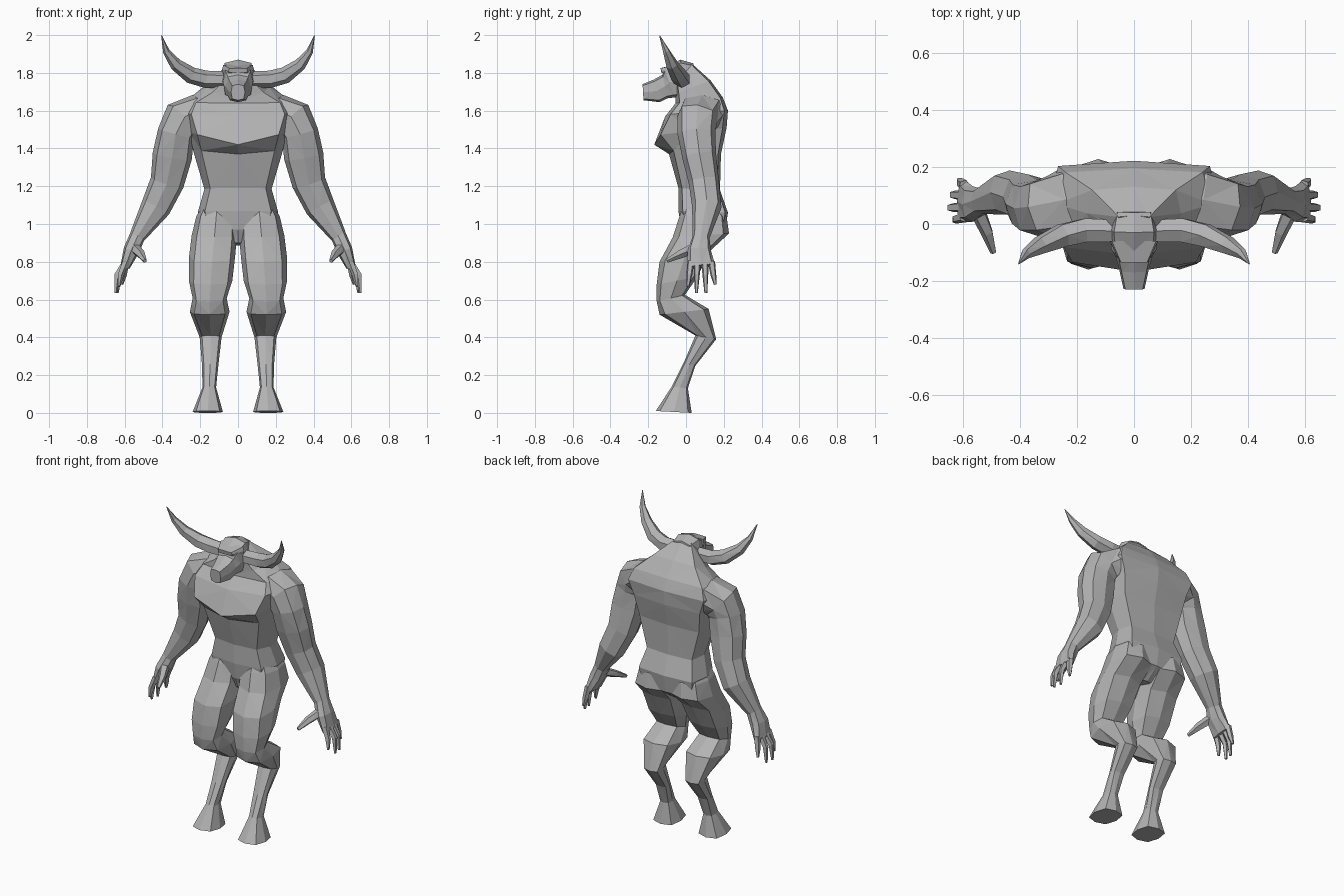
import bpy, bmesh, math
from mathutils import Vector

grey = bpy.data.materials.new("hide_grey")
grey.diffuse_color = (0.45, 0.45, 0.45, 1)


def section(c, u, v, n, front, back):
    # closed ring around c with half axes u, v; front/back: 1 = box-like, 0 = round
    pts = []
    for i in range(n):
        a = 2 * math.pi * i / n
        x, y = math.cos(a), math.sin(a)
        k = 1 + (front if y > 0 else back) * (1 / max(abs(x), abs(y)) - 1)
        pts.append(c + u * x * k + v * y * k)
    return pts


def loft(name, rings, mirror=False):
    bm = bmesh.new()
    loops = [[bm.verts.new(p) for p in r] for r in rings]
    n = len(loops[0])
    for a, b in zip(loops, loops[1:]):
        for i in range(n):
            j = (i + 1) % n
            bm.faces.new((a[i], a[j], b[j], b[i]))
    bm.faces.new(loops[0])
    bm.faces.new(loops[-1])
    bmesh.ops.recalc_face_normals(bm, faces=bm.faces)
    bmesh.ops.triangulate(bm, faces=bm.faces)
    me = bpy.data.meshes.new(name)
    bm.to_mesh(me)
    bm.free()
    me.materials.append(grey)
    ob = bpy.data.objects.new(name, me)
    bpy.context.collection.objects.link(ob)
    if mirror:
        ob.modifiers.new("Mirror", 'MIRROR')
    return ob


def profile_body(name, rows, n=8, front=0.5, back=0.5, mirror=False):
    # row: front y, front z, back y, back z, centre x, half width, optional front centre drop
    rings = []
    for fy, fz, by, bz, x, w, *drop in rows:
        f, b = Vector((x, fy, fz)), Vector((x, by, bz))
        ring = section((f + b) / 2, Vector((w, 0, 0)), (f - b) / 2, n, front, back)
        if drop:
            ring[n // 4].z -= drop[0]
        rings.append(ring)
    return loft(name, rings, mirror)


def limb(name, rows, n=6, square=0.0):
    # row: centre x, y, z, half width in the bend plane, half depth
    cs = [Vector(r[:3]) for r in rows]
    rings = []
    for i, r in enumerate(rows):
        t = (cs[min(i + 1, len(cs) - 1)] - cs[max(i - 1, 0)]).normalized()
        across = Vector((0, 1, 0)).cross(t).normalized()
        depth = t.cross(across)
        rings.append(section(cs[i], across * r[3], depth * r[4], n, square, square))
    return loft(name, rings, True)


# torso from crotch to the hump behind the head
profile_body("torso", [
    (0.00, 0.90, 0.12, 0.885, 0, 0.03),
    (-0.025, 0.97, 0.205, 0.95, 0, 0.19),
    (-0.04, 1.07, 0.222, 1.06, 0, 0.212),
    (-0.04, 1.19, 0.18, 1.18, 0, 0.178),
    (-0.09, 1.39, 0.185, 1.37, 0, 0.235, 0.02),
    (-0.168, 1.47, 0.215, 1.51, 0, 0.262, 0.05),
    (-0.11, 1.58, 0.222, 1.60, 0, 0.30, 0.01),
    (-0.055, 1.64, 0.195, 1.67, 0, 0.27),
    (-0.055, 1.69, 0.13, 1.76, 0, 0.165),
    (-0.06, 1.78, 0.03, 1.85, 0, 0.06)], front=0.4, back=0.62)

# head and muzzle: top and bottom points, muzzle first
profile_body("head", [
    (-0.23, 1.74, -0.225, 1.655, 0, 0.037),
    (-0.17, 1.765, -0.14, 1.645, 0, 0.053),
    (-0.125, 1.79, -0.10, 1.665, 0, 0.065),
    (-0.115, 1.825, -0.06, 1.67, 0, 0.08),
    (-0.03, 1.87, 0.00, 1.67, 0, 0.085),
    (0.04, 1.85, 0.06, 1.70, 0, 0.07)], front=0.4, back=0.4)

# heavy brow ridge
profile_body("brow", [
    (-0.135, 1.825, -0.13, 1.80, 0, 0.05),
    (-0.06, 1.845, -0.06, 1.79, 0, 0.085)], front=0.7, back=0.7)

# legs with backward hocks and flared hooves
profile_body("leg", [
    (0.00, 1.13, 0.15, 1.13, 0.11, 0.06),
    (-0.035, 1.04, 0.215, 1.04, 0.115, 0.106),
    (-0.07, 0.93, 0.228, 0.95, 0.125, 0.12),
    (-0.14, 0.80, 0.13, 0.86, 0.137, 0.122),
    (-0.155, 0.68, 0.06, 0.72, 0.145, 0.115),
    (-0.155, 0.59, -0.005, 0.625, 0.15, 0.09),
    (-0.14, 0.52, 0.12, 0.55, 0.15, 0.105),
    (0.05, 0.41, 0.16, 0.39, 0.145, 0.058),
    (-0.01, 0.27, 0.05, 0.25, 0.147, 0.044),
    (-0.075, 0.14, 0.01, 0.13, 0.152, 0.036),
    (-0.16, 0.01, 0.03, 0.0, 0.16, 0.08)], front=0.25, back=0.3, mirror=True)

# arms, shoulder to palm
limb("arm", [
    (0.12, 0.10, 1.60, 0.085, 0.10),
    (0.22, 0.085, 1.59, 0.095, 0.12),
    (0.295, 0.06, 1.555, 0.108, 0.108),
    (0.328, 0.055, 1.48, 0.098, 0.10),
    (0.348, 0.07, 1.36, 0.105, 0.09),
    (0.375, 0.095, 1.22, 0.09, 0.08),
    (0.435, 0.11, 1.09, 0.08, 0.078),
    (0.535, 0.08, 0.93, 0.042, 0.045),
    (0.565, 0.07, 0.86, 0.042, 0.062),
    (0.597, 0.08, 0.775, 0.026, 0.075)], n=8, square=0.2)

# fingers and thumb
for i, (y, tip_x, tip_y, tip_z) in enumerate([
        (0.025, 0.63, 0.01, 0.67), (0.06, 0.648, 0.055, 0.635),
        (0.10, 0.640, 0.105, 0.635), (0.135, 0.615, 0.155, 0.68)]):
    limb("finger_%d" % (i + 1), [
        (0.595, y, 0.80, 0.020, 0.020),
        (tip_x - 0.008, (y + tip_y) / 2, 0.73, 0.018, 0.016),
        (tip_x, tip_y, tip_z, 0.008, 0.008)], n=5)
limb("thumb", [
    (0.55, 0.05, 0.875, 0.03, 0.03),
    (0.515, -0.03, 0.84, 0.024, 0.022),
    (0.493, -0.10, 0.805, 0.011, 0.011)], n=5)

# horns sweeping out, up and forward
limb("horn", [
    (0.05, -0.025, 1.765, 0.042, 0.045),
    (0.17, -0.022, 1.766, 0.046, 0.048),
    (0.25, -0.04, 1.788, 0.044, 0.045),
    (0.33, -0.075, 1.845, 0.033, 0.033),
    (0.38, -0.105, 1.915, 0.018, 0.019),
    (0.405, -0.14, 1.998, 0.002, 0.002)], n=6)
